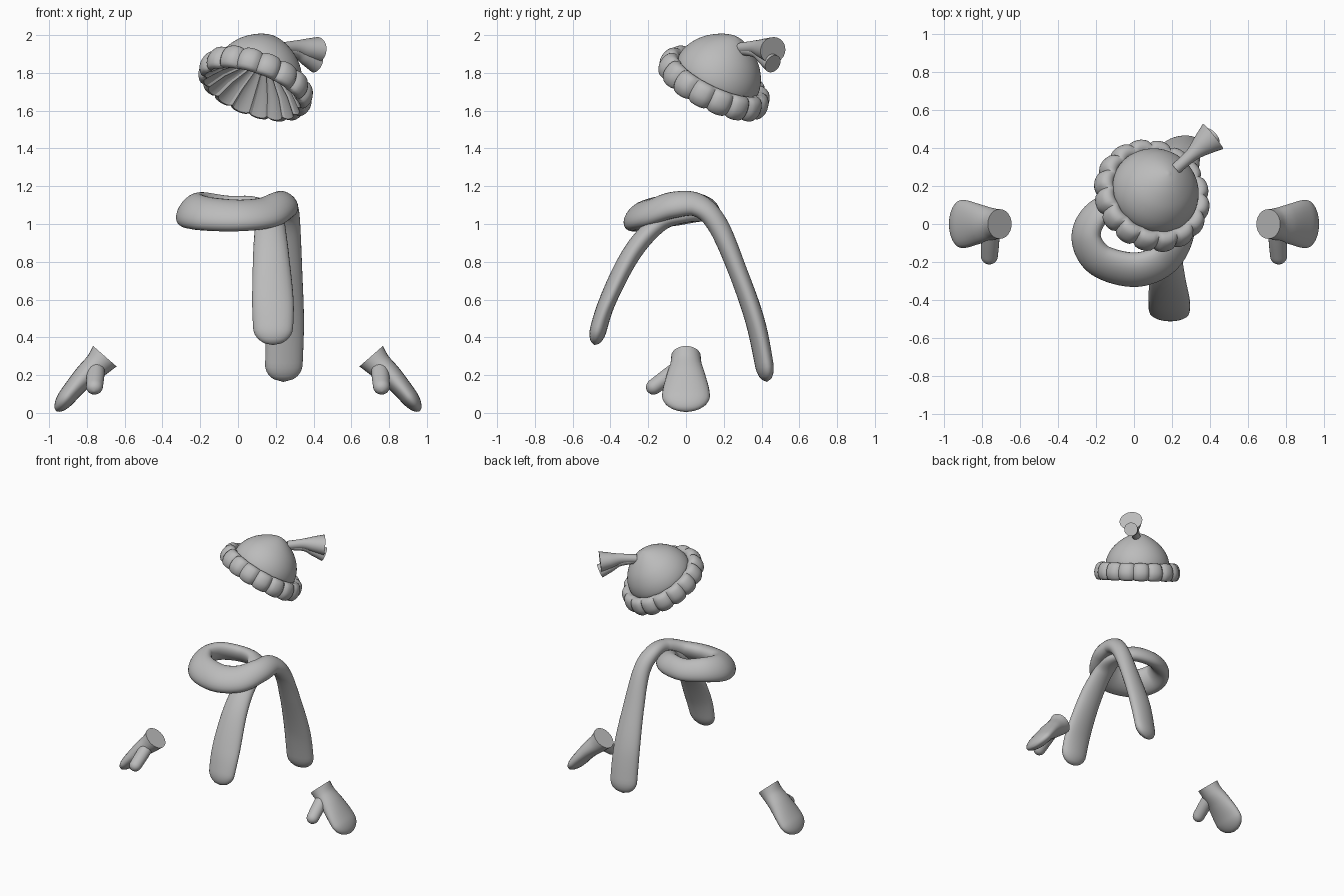
import bpy, bmesh, math
from mathutils import Vector

cube = bpy.data.objects.get("Cube")
if cube:
    bpy.data.objects.remove(cube, do_unlink=True)

UP = Vector((0, 0, 1))
grey = bpy.data.materials.new("soft grey")
grey.use_nodes = True
grey.diffuse_color = (0.5, 0.5, 0.5, 1)
grey.node_tree.nodes["Principled BSDF"].inputs["Base Color"].default_value = (0.5, 0.5, 0.5, 1)


def skin(name, rings, cap_start=True, cap_end=True, angle=50):
    """Join equal closed rings of points into a smooth surface."""
    bm = bmesh.new()
    loops = [[bm.verts.new(p) for p in ring] for ring in rings]
    n = len(loops[0])
    for a, b in zip(loops, loops[1:]):
        for i in range(n):
            j = (i + 1) % n
            bm.faces.new((a[i], a[j], b[j], b[i]))
    if cap_start:
        bm.faces.new(loops[0][::-1])
    if cap_end:
        bm.faces.new(loops[-1])
    bmesh.ops.remove_doubles(bm, verts=bm.verts, dist=0.0005)
    bmesh.ops.recalc_face_normals(bm, faces=bm.faces)
    mesh = bpy.data.meshes.new(name)
    bm.to_mesh(mesh)
    bm.free()
    mesh.materials.append(grey)
    obj = bpy.data.objects.new(name, mesh)
    bpy.context.collection.objects.link(obj)
    bpy.ops.object.select_all(action="DESELECT")
    obj.select_set(True)
    bpy.context.view_layer.objects.active = obj
    bpy.ops.object.shade_smooth_by_angle(angle=math.radians(angle))
    return obj


def spline(ctrl, steps):
    """Smooth curve through rows of values."""
    rows = [ctrl[0]] + list(ctrl) + [ctrl[-1]]
    out = []
    for k in range(1, len(rows) - 2):
        for s in range(steps):
            t = s / steps
            out.append([0.5 * (2 * b + (c - a) * t + (2 * a - 5 * b + 4 * c - d) * t * t
                               + (3 * b - a - 3 * c + d) * t ** 3)
                        for a, b, c, d in zip(*rows[k - 1:k + 3])])
    return out + [list(ctrl[-1])]


def sweep(name, ctrl, round_start=0, round_end=0, steps=12, sides=24, mirror=1):
    """Rows are x, y, z, half width, half thickness, lift of the width axis."""
    rows = spline(ctrl, steps)
    pts = [Vector(r[:3]) for r in rows]
    dist = [0]
    for a, b in zip(pts, pts[1:]):
        dist.append(dist[-1] + (b - a).length)
    rings = []
    for i, row in enumerate(rows):
        tan = (pts[min(i + 1, len(pts) - 1)] - pts[max(i - 1, 0)]).normalized()
        left = UP.cross(tan).normalized()
        wide = left * math.cos(row[5]) + UP * math.sin(row[5])
        wide = (wide - tan * wide.dot(tan)).normalized()
        thin = tan.cross(wide)
        f = 1
        for d, r in ((dist[i], round_start), (dist[-1] - dist[i], round_end)):
            if d < r:
                f *= math.sqrt(max(1 - (1 - d / r) ** 2, 0.002))
        ring = []
        for k in range(sides):
            a = math.tau * k / sides
            p = pts[i] + wide * (row[3] * f * math.cos(a)) + thin * (row[4] * f * math.sin(a))
            ring.append((p.x * mirror, p.y, p.z))
        rings.append(ring)
    return skin(name, rings)


# Hat: parts turned around a tilted axis, the brim in puffy lobes
AXIS = Vector((0.31, 0.41, 0.857)).normalized()
TILT = UP.rotation_difference(AXIS)
HAT = Vector((0.095, 0.15, 1.745))


def lathe(name, profile, puff=0, angle=50, sides=112, lobes=16):
    rings = []
    for r, z in profile:
        ring = []
        for k in range(sides):
            a = math.tau * k / sides
            s = 1 - puff * (1 - math.sqrt(abs(math.sin(a * lobes / 2))))
            p = Vector((r * s * math.cos(a), r * s * math.sin(a), z * (1 - (1 - s) * 1.5)))
            ring.append(HAT + TILT @ p)
        rings.append(ring)
    return skin(name, rings, False, False, angle)


brim = [(0.27, -0.065), (0.298, -0.058), (0.315, -0.02), (0.312, 0.02),
        (0.295, 0.055), (0.265, 0.068), (0.235, 0.055), (0.225, 0.02)]
lathe("hat_brim", spline(brim, 3), 0.07)
lathe("hat_lining", [(0.27, -0.065), (0.2, 0.02), (0.1, 0.1), (0.0, 0.13)], 0.07, 20)
crown = [(0.23, 0.02), (0.232, 0.07), (0.212, 0.13), (0.17, 0.19),
         (0.11, 0.24), (0.05, 0.272), (0, 0.285)]
lathe("hat_crown", spline(crown, 4))

# Flared tassel with a smaller lobe below
sweep("hat_tassel", [(0.22, 0.29, 1.93, 0.03, 0.03, 0), (0.3, 0.36, 1.935, 0.035, 0.036, 0),
                     (0.36, 0.415, 1.927, 0.06, 0.055, 0), (0.415, 0.46, 1.92, 0.085, 0.07, 0)])
sweep("hat_tassel_lobe", [(0.22, 0.29, 1.92, 0.025, 0.025, 0), (0.31, 0.37, 1.91, 0.03, 0.03, 0),
                          (0.36, 0.415, 1.88, 0.04, 0.04, 0), (0.415, 0.46, 1.848, 0.05, 0.05, 0)])

# Scarf: front tail, one turn round the neck, back tail
sweep("scarf", [
    (0.185, -0.485, 0.36, 0.1, 0.045, 0), (0.185, -0.42, 0.58, 0.11, 0.045, 0),
    (0.175, -0.29, 0.84, 0.095, 0.05, 0), (0.17, -0.15, 1.0, 0.08, 0.05, 0.1),
    (0.17, -0.02, 1.06, 0.08, 0.05, 0.4), (0.09, 0.09, 1.08, 0.08, 0.05, 0.8),
    (-0.06, 0.12, 1.08, 0.08, 0.05, 0.9), (-0.2, 0.05, 1.09, 0.09, 0.055, 0.9),
    (-0.25, -0.07, 1.075, 0.1, 0.06, 0.9), (-0.18, -0.19, 1.055, 0.105, 0.065, 0.8),
    (0, -0.24, 1.045, 0.105, 0.065, 0.7), (0.15, -0.19, 1.06, 0.1, 0.06, 0.7),
    (0.235, -0.07, 1.1, 0.085, 0.06, 0.7), (0.25, 0.06, 1.1, 0.075, 0.055, 0.6),
    (0.265, 0.165, 1.0, 0.065, 0.055, 0.3), (0.26, 0.27, 0.76, 0.08, 0.05, 0),
    (0.25, 0.37, 0.47, 0.1, 0.05, 0), (0.24, 0.43, 0.165, 0.1, 0.045, 0)],
    0.09, 0.09)

# Mittens: a flattened hand with a cut cuff, and a thumb to the front
for side, m in (("left", 1), ("right", -1)):
    sweep(side + "_mitten", [
        (0.705, 0, 0.3, 0.078, 0.083, 0), (0.745, 0, 0.255, 0.084, 0.07, 0),
        (0.81, 0, 0.195, 0.104, 0.06, 0), (0.885, 0, 0.11, 0.125, 0.05, 0),
        (0.962, 0, 0.01, 0.125, 0.044, 0)], 0, 0.1, mirror=m)
    sweep(side + "_thumb", [
        (0.75, -0.03, 0.24, 0.045, 0.045, 0), (0.755, -0.1, 0.19, 0.047, 0.043, 0),
        (0.762, -0.205, 0.112, 0.043, 0.04, 0)], 0, 0.045, mirror=m)
